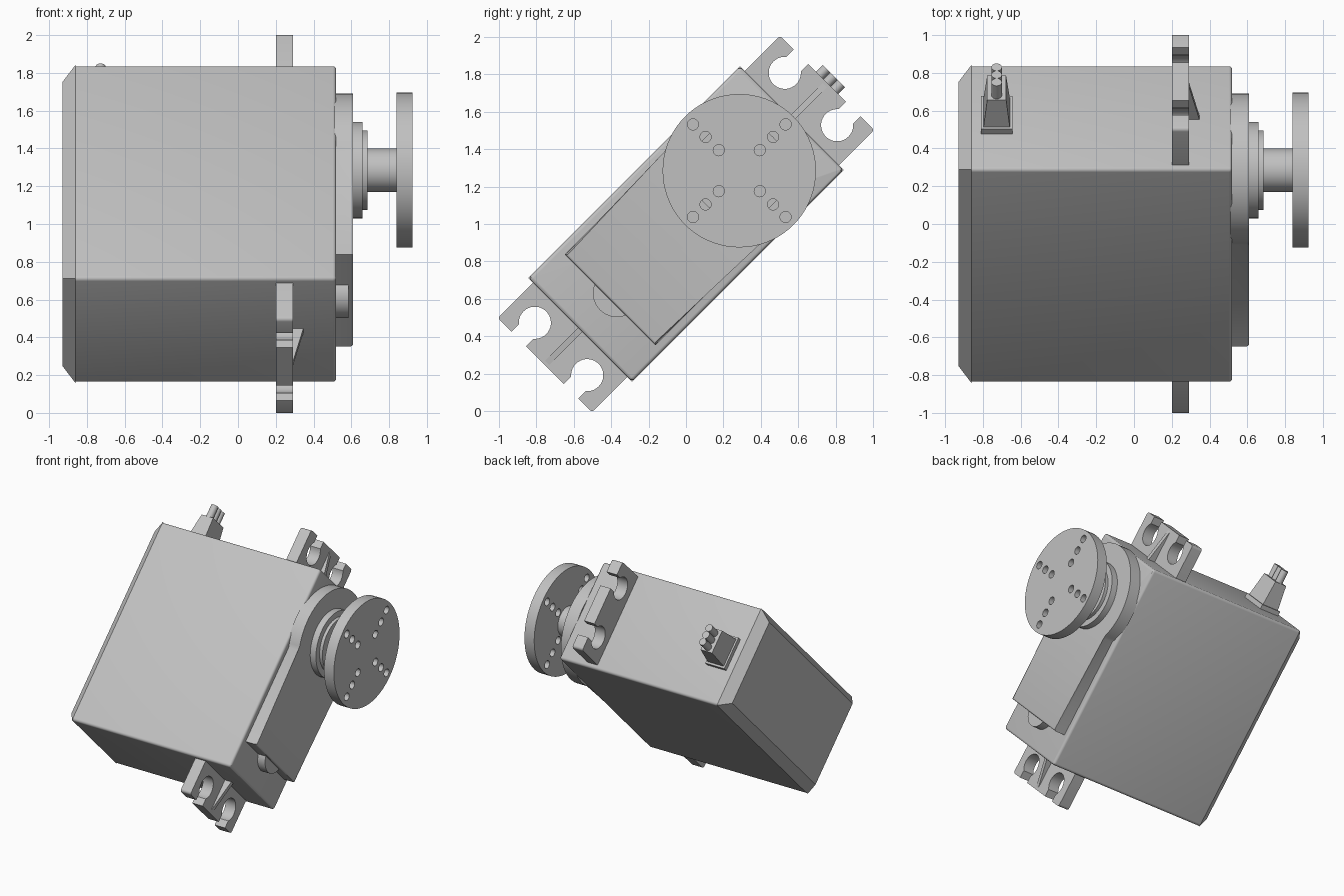
import bpy, bmesh, math
from mathutils import Matrix, Vector

cube = bpy.data.objects.get("Cube")
if cube:
    bpy.data.objects.remove(cube, do_unlink=True)

grey = bpy.data.materials.new("plain_grey")
grey.use_nodes = True
GREY = (0.53, 0.53, 0.53, 1)
grey.diffuse_color = GREY
grey.node_tree.nodes["Principled BSDF"].inputs["Base Color"].default_value = GREY

# Parts are laid out upright (x = shaft axis, y = length, z = width), then tilted
TILT = Matrix.Translation((0, 0, 1)) @ Matrix.Rotation(math.radians(45), 4, 'X')
SHAFT = 0.403


def along_x(a, b, h):
    return Vector((h, a, b))


def along_y(a, b, h):
    return Vector((a, h, b))


def along_z(a, b, h):
    return Vector((a, b, h))


def circle(r, a=0.0, b=0.0, n=64):
    return [(a + r * math.cos(2 * math.pi * i / n), b + r * math.sin(2 * math.pi * i / n))
            for i in range(n)]


def arc(r, a, b, start, end, n):
    angles = [math.radians(start + (end - start) * i / n) for i in range(n + 1)]
    return [(a + r * math.cos(t), b + r * math.sin(t)) for t in angles]


def rect(ha, hb, a=0.0, b=0.0):
    return [(a - ha, b - hb), (a + ha, b - hb), (a + ha, b + hb), (a - ha, b + hb)]


def round_rect(ha, hb, r):
    corners = [(1, 1, 0), (-1, 1, 90), (-1, -1, 180), (1, -1, 270)]
    return [p for sa, sb, t in corners
            for p in arc(r, sa * (ha - r), sb * (hb - r), t, t + 90, 4)]


def prism(name, outline, h0, h1, place=along_x, top=None, holes=(), bevel=0):
    """Extrude an outline from h0 to h1, with optional tapered top, holes and rounded rim."""
    bm = bmesh.new()
    if holes:
        edges = []
        for loop in [outline, *holes]:
            vs = [bm.verts.new(place(a, b, h0)) for a, b in loop]
            edges += [bm.edges.new((vs[i - 1], vs[i])) for i in range(len(vs))]
        bmesh.ops.triangle_fill(bm, edges=edges, use_beauty=True)
        ext = bmesh.ops.extrude_face_region(bm, geom=bm.faces[:], use_keep_orig=True)
        moved = [g for g in ext["geom"] if isinstance(g, bmesh.types.BMVert)]
        bmesh.ops.translate(bm, verts=moved, vec=place(0, 0, h1 - h0))
    else:
        low = [bm.verts.new(place(a, b, h0)) for a, b in outline]
        high = [bm.verts.new(place(a, b, h1)) for a, b in top or outline]
        bm.faces.new(low)
        cap = bm.faces.new(high)
        for i in range(len(low)):
            bm.faces.new((low[i - 1], low[i], high[i], high[i - 1]))
        if bevel:
            bmesh.ops.bevel(bm, geom=list(cap.edges), offset=bevel, segments=3,
                            profile=0.5, affect='EDGES')
    bmesh.ops.recalc_face_normals(bm, faces=bm.faces)
    bm.transform(TILT)
    mesh = bpy.data.meshes.new(name)
    bm.to_mesh(mesh)
    bm.free()
    mesh.materials.append(grey)
    obj = bpy.data.objects.new(name, mesh)
    bpy.context.collection.objects.link(obj)
    bpy.ops.object.select_all(action='DESELECT')
    obj.select_set(True)
    bpy.context.view_layer.objects.active = obj
    bpy.ops.object.shade_smooth_by_angle(angle=math.radians(30))
    return obj


# Case with chamfered bottom cover
prism("case", round_rect(0.8, 0.392, 0.02), -0.86, 0.52, bevel=0.018)
prism("bottom_cover", rect(0.8, 0.392), -0.86, -0.93, top=rect(0.735, 0.327))

# Raised gearbox lid: a plate that widens into a round end
half = 0.343
turn = 180 - math.degrees(math.asin(half / 0.405))
lid = [(-0.573, -half)] + arc(0.405, SHAFT, 0, -turn, turn, 56) + [(-0.573, half)]
prism("gearbox_lid", lid, 0.51, 0.61, bevel=0.012)
prism("lid_boss", circle(0.128, -0.523, 0, 40), 0.51, 0.585, bevel=0.015)

# Output bearing steps and shaft
for name, r, x0, x1 in [("bearing_ring", 0.255, 0.6, 0.66),
                        ("bearing_step", 0.21, 0.65, 0.685),
                        ("output_shaft", 0.115, 0.68, 0.85)]:
    prism(name, circle(r, SHAFT), x0, x1)

# Round horn with a cross of screw holes
holes = [circle(0.03, SHAFT + d * ca, d * sa, 16)
         for ca, sa in [(1, 0), (0, 1), (-1, 0), (0, -1)]
         for d in (0.155, 0.255, 0.35)]
prism("output_horn", circle(0.41, SHAFT, 0, 72), 0.84, 0.925, holes=holes)

# Mounting ears with open screw slots, each braced by a thin rib
END, WIDE, HOLE_R = 1.068, 0.357, 0.086
mouth = math.degrees(math.asin(0.055 / HOLE_R))
half_ear = ([(0.78, WIDE)] + arc(0.02, END - 0.02, WIDE - 0.02, 90, 0, 4)
            + [(END, 0.253)]
            + arc(HOLE_R, 0.945, 0.198, mouth, 360 - mouth, 28)
            + [(END, 0.143)])
ear = half_ear + [(a, -b) for a, b in reversed(half_ear)]
for side, s in (("upper", 1), ("lower", -1)):
    prism(side + "_mounting_ear", [(s * a, b) for a, b in ear], 0.2, 0.29)
    rib = [(0.28, s * 0.79), (0.348, s * 0.79), (0.29, s * 1.05), (0.28, s * 1.05)]
    prism(side + "_ear_rib", rib, -0.016, 0.016, place=along_z)

# Cable exit: base plate, tapered strain relief and three wires
CABLE_X = -0.727
prism("cable_base", rect(0.083, 0.125, CABLE_X), 0.79, 0.835, place=along_y)
prism("strain_relief", rect(0.07, 0.11, CABLE_X), 0.83, 1.02, place=along_y,
      top=rect(0.05, 0.09, CABLE_X))
for i, name in enumerate(("first_wire", "middle_wire", "last_wire")):
    prism(name, circle(0.028, CABLE_X, (i - 1) * 0.056, 16), 1.0, 1.118, place=along_y)
